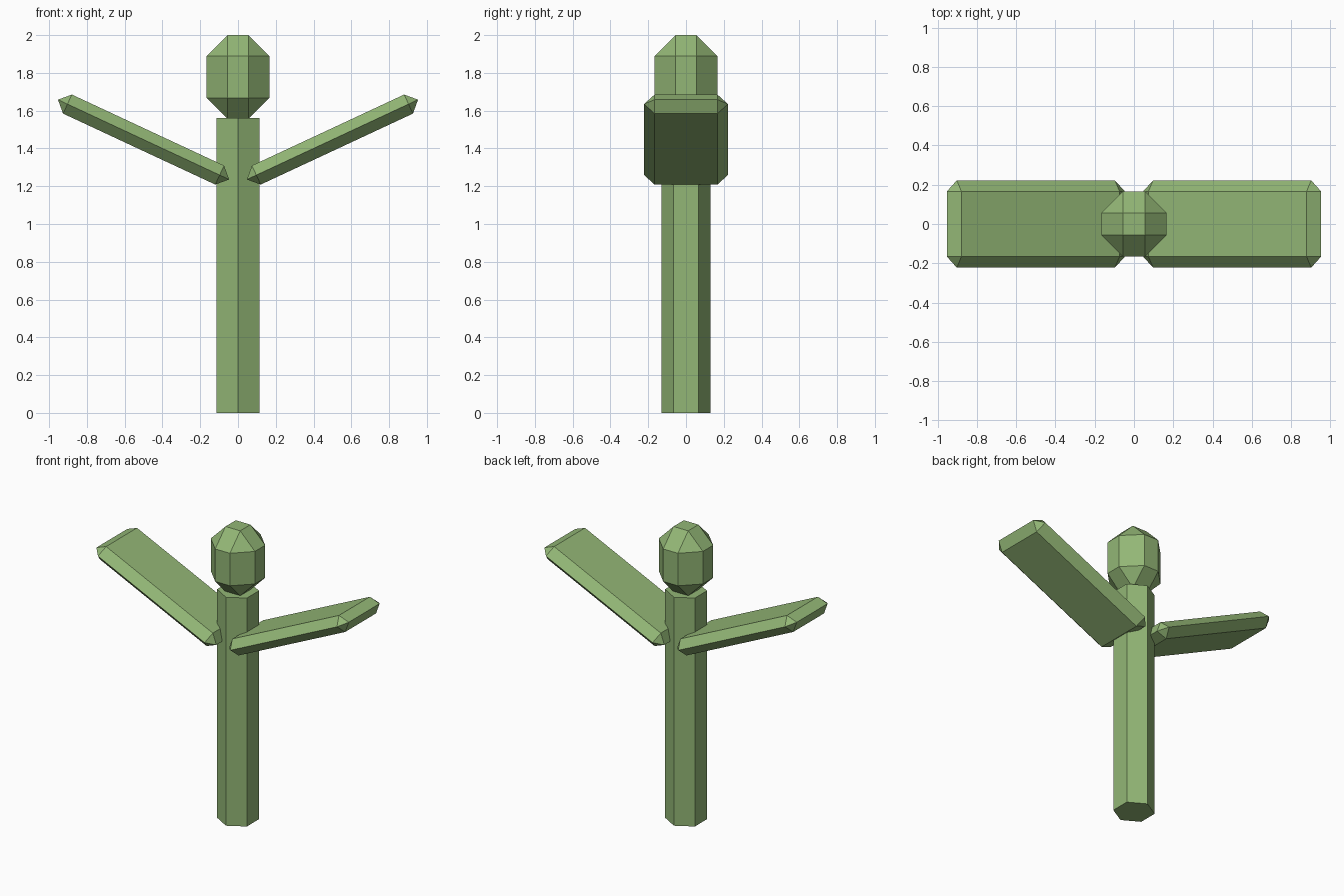
import bpy, bmesh
from math import radians
from mathutils import Matrix

if "Cube" in bpy.data.objects:
    bpy.data.objects.remove(bpy.data.objects["Cube"])

green = bpy.data.materials.new("cactus_green")
green.diffuse_color = (0.29, 0.47, 0.18, 1)
green.use_nodes = True
green.node_tree.nodes["Principled BSDF"].inputs["Base Color"].default_value = green.diffuse_color


def finish(name, bm, matrix):
    bmesh.ops.transform(bm, matrix=matrix, verts=bm.verts)
    bmesh.ops.recalc_face_normals(bm, faces=bm.faces)
    mesh = bpy.data.meshes.new(name)
    bm.to_mesh(mesh)
    bm.free()
    mesh.materials.append(green)
    obj = bpy.data.objects.new(name, mesh)
    bpy.context.collection.objects.link(obj)
    return obj


def chamfered_box(name, size, bevel, centre, tilt=0.0):
    bm = bmesh.new()
    bmesh.ops.create_cube(bm, size=1, matrix=Matrix.Diagonal((*size, 1)))
    bmesh.ops.bevel(bm, geom=bm.edges[:], offset=bevel, offset_type='OFFSET',
                    segments=1, profile=0.5, affect='EDGES', clamp_overlap=True)
    # Thin boxes chamfer to a ridge, so weld the collapsed rim
    bmesh.ops.remove_doubles(bm, verts=bm.verts, dist=0.002)
    return finish(name, bm, Matrix.Translation(centre) @ Matrix.Rotation(tilt, 4, 'Y'))


# Hexagonal stem
bm = bmesh.new()
bmesh.ops.create_cone(bm, cap_ends=True, segments=6, radius1=0.13, radius2=0.13, depth=1.56)
finish("stem", bm, Matrix.Translation((0, 0, 0.78)))

# Chamfered bud on top
chamfered_box("bud", (0.333, 0.333, 0.444), 0.111, (0, 0, 1.778))

# Flat leaves rising to either side
for side, label in ((1, "right"), (-1, "left")):
    chamfered_box(label + "_leaf", (1.0, 0.444, 0.111), 0.0555,
                  (side * 0.5, 0, 1.447), -side * radians(25))
